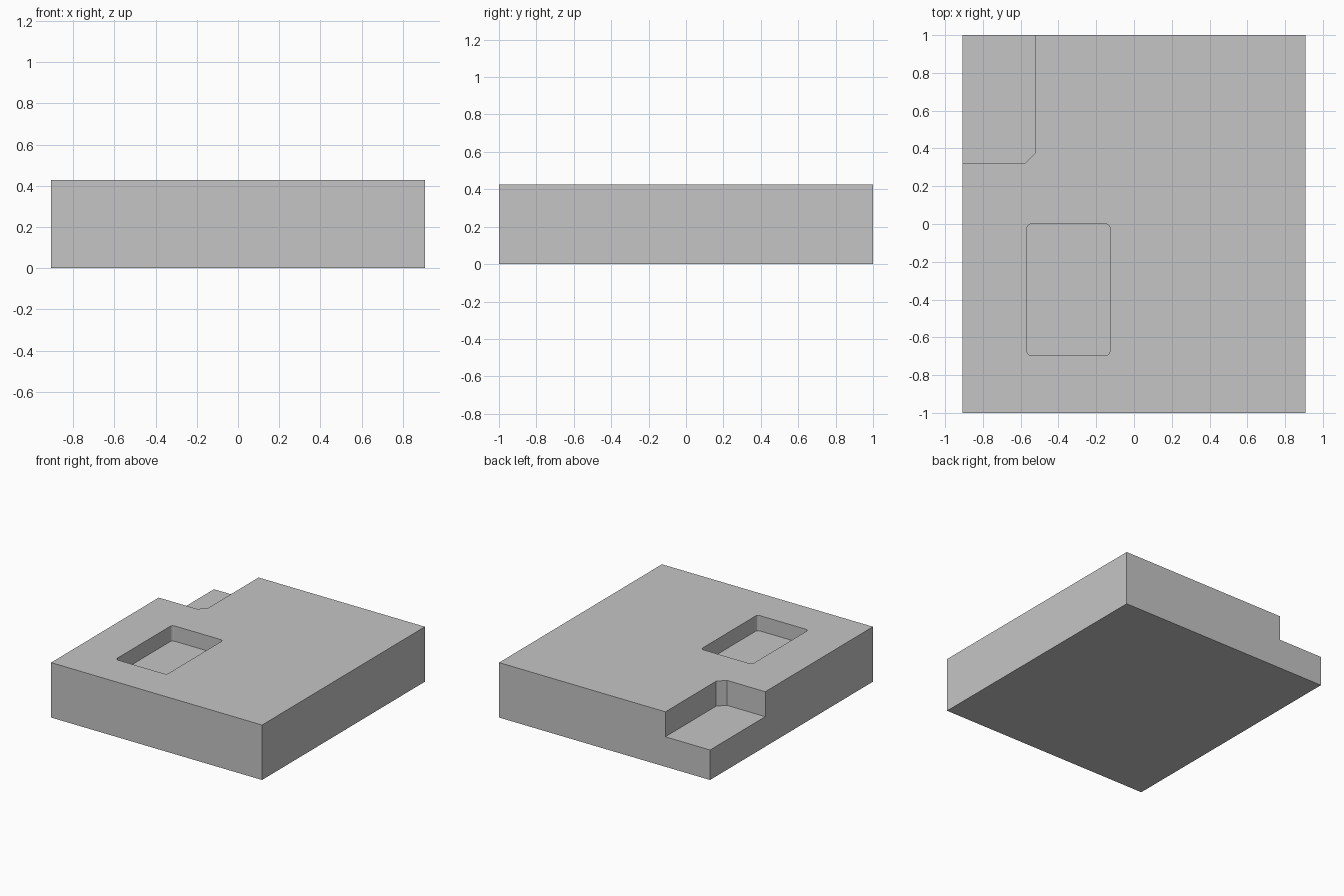
import bpy
import bmesh

WIDTH, DEPTH, HEIGHT = 1.814, 2.0, 0.427
POCKET_FLOOR, NOTCH_FLOOR = 0.308, 0.233

cube = bpy.data.objects.get("Cube")
if cube:
    bpy.data.objects.remove(cube, do_unlink=True)

grey = bpy.data.materials.new("plain grey")
grey.use_nodes = True
colour = (0.56, 0.56, 0.56, 1)
grey.diffuse_color = colour
grey.node_tree.nodes["Principled BSDF"].inputs["Base Color"].default_value = colour


def box(name, low, high, rounded=None, radius=0, segments=1):
    """Box between two corners; upright edges picked by rounded(x, y) are bevelled."""
    bm = bmesh.new()
    bmesh.ops.create_cube(bm, size=1)
    for v in bm.verts:
        v.co = [lo if c < 0 else hi for c, lo, hi in zip(v.co, low, high)]
    if rounded:
        edges = [e for e in bm.edges
                 if abs(e.verts[0].co.z - e.verts[1].co.z) > 0.01
                 and rounded(e.verts[0].co.x, e.verts[0].co.y)]
        bmesh.ops.bevel(bm, geom=edges, offset=radius, segments=segments,
                        profile=0.5, affect='EDGES')
    mesh = bpy.data.meshes.new(name)
    bm.to_mesh(mesh)
    bm.free()
    mesh.materials.append(grey)
    obj = bpy.data.objects.new(name, mesh)
    bpy.context.collection.objects.link(obj)
    return obj


def cut(target, cutter):
    mod = target.modifiers.new(cutter.name, 'BOOLEAN')
    mod.operation = 'DIFFERENCE'
    mod.solver = 'EXACT'
    mod.object = cutter
    bpy.context.view_layer.objects.active = target
    bpy.ops.object.modifier_apply(modifier=mod.name)
    bpy.data.objects.remove(cutter, do_unlink=True)


# Solid slab
slab = box("slab", (-WIDTH / 2, -DEPTH / 2, 0), (WIDTH / 2, DEPTH / 2, HEIGHT))

# Shallow pocket with softly rounded corners
cut(slab, box("pocket_cutter", (-0.567, -0.695, POCKET_FLOOR), (-0.127, 0, 1),
              lambda x, y: True, 0.022, 3))

# Stepped notch at the back corner, with a chamfered inner corner
cut(slab, box("notch_cutter", (-1.2, 0.322, NOTCH_FLOOR), (-0.523, 1.3, 1),
              lambda x, y: x > -1 and y < 1, 0.054))
